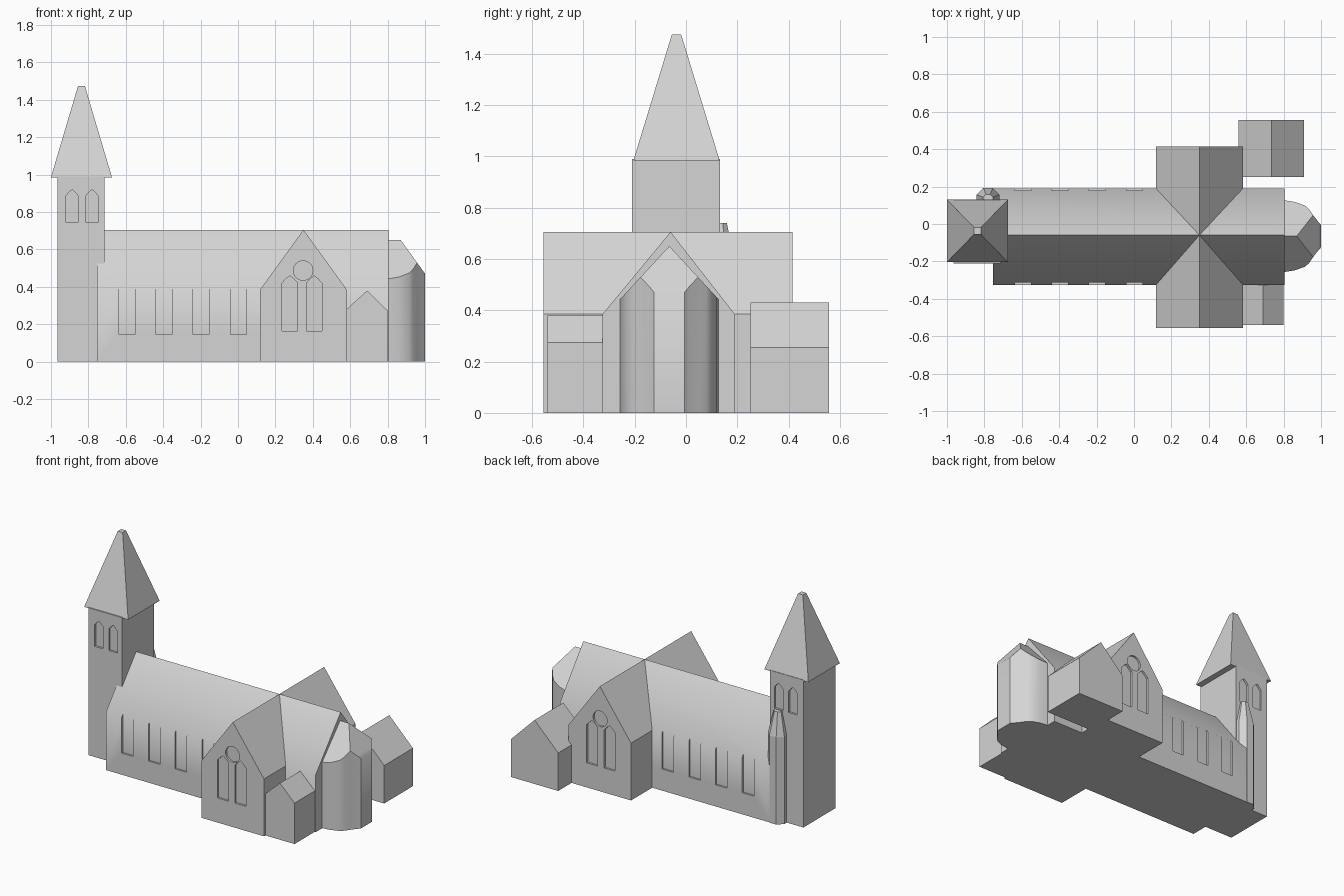
import bpy, bmesh, math
from mathutils import Vector

if "Cube" in bpy.data.objects:
    bpy.data.objects.remove(bpy.data.objects["Cube"])

stone = bpy.data.materials.new("grey stone")
stone.diffuse_color = (0.66, 0.66, 0.66, 1)
stone.use_nodes = True
stone.node_tree.nodes["Principled BSDF"].inputs["Base Color"].default_value = stone.diffuse_color


def add_prism(bm, pts, axis, a, b):
    """Extrude a 2D outline along an axis from a to b."""
    place = {"x": lambda p: (a, p[0], p[1]),
             "y": lambda p: (p[0], a, p[1]),
             "z": lambda p: (p[0], p[1], a)}[axis]
    face = bm.faces.new([bm.verts.new(place(p)) for p in pts])
    ext = bmesh.ops.extrude_face_region(bm, geom=[face])
    move = Vector([b - a if c == axis else 0 for c in "xyz"])
    bmesh.ops.translate(bm, vec=move,
                        verts=[v for v in ext["geom"] if isinstance(v, bmesh.types.BMVert)])


def finish(name, bm):
    bmesh.ops.recalc_face_normals(bm, faces=bm.faces[:])
    me = bpy.data.meshes.new(name)
    bm.to_mesh(me)
    bm.free()
    me.materials.append(stone)
    ob = bpy.data.objects.new(name, me)
    bpy.context.collection.objects.link(ob)
    return ob


def prism(name, pts, axis, a, b):
    bm = bmesh.new()
    add_prism(bm, pts, axis, a, b)
    return finish(name, bm)


def loft(name, rings):
    """Skin a stack of equal-sized point rings and cap both ends."""
    bm = bmesh.new()
    rings = [[bm.verts.new(p) for p in ring] for ring in rings]
    bm.faces.new(rings[0])
    bm.faces.new(rings[-1])
    n = len(rings[0])
    for lo, hi in zip(rings, rings[1:]):
        for i in range(n):
            bm.faces.new((lo[i], lo[(i + 1) % n], hi[(i + 1) % n], hi[i]))
    return finish(name, bm)


def smooth(ob, degrees):
    bpy.ops.object.select_all(action="DESELECT")
    ob.select_set(True)
    bpy.context.view_layer.objects.active = ob
    bpy.ops.object.shade_smooth_by_angle(angle=math.radians(degrees))


def gable(lo, hi, eave, ridge, mid=None):
    mid = (lo + hi) / 2 if mid is None else mid
    return [(lo, 0), (hi, 0), (hi, eave), (mid, ridge), (lo, eave)]


def rect(x0, x1, z0, z1):
    return [(x0, z0), (x1, z0), (x1, z1), (x0, z1)]


def lancet(cx, w, z0, shoulder, peak):
    h = w / 2
    mid = shoulder + (peak - shoulder) * 0.58
    return [(cx - h, z0), (cx + h, z0), (cx + h, shoulder), (cx + h * 0.5, mid),
            (cx, peak), (cx - h * 0.5, mid), (cx - h, shoulder)]


def recess(ob, outlines, front, back, depth):
    """Sink outlines into the front (-y) and back (+y) walls."""
    bm = bmesh.new()
    for o in outlines:
        add_prism(bm, o, "y", front - 0.05, front + depth)
        add_prism(bm, o, "y", back - depth, back + 0.05)
    cutter = finish("window_cutter", bm)
    cutter.hide_render = True
    mod = ob.modifiers.new("windows", "BOOLEAN")
    mod.operation, mod.solver, mod.object = "DIFFERENCE", "EXACT", cutter
    bpy.context.view_layer.objects.active = ob
    bpy.ops.object.modifier_apply(modifier=mod.name)
    bpy.data.objects.remove(cutter)


# Nave with four tall recesses on each side, open at the eaves
nave = prism("nave", gable(-0.325, 0.19, 0.385, 0.705, -0.06), "x", -0.755, 0.805)
recess(nave, [rect(c - 0.043, c + 0.043, 0.145, 0.5) for c in (-0.594, -0.396, -0.198, 0.002)],
       -0.325, 0.19, 0.012)
smooth(nave, 45)

# Transept with paired lancets and a round window at both ends
transept = prism("transept", gable(0.118, 0.582, 0.385, 0.705), "y", -0.555, 0.415)
recess(transept, [lancet(c, 0.083, 0.165, 0.42, 0.459) for c in (0.277, 0.407)],
       -0.555, 0.415, 0.013)
rose = [(0.348 + 0.052 * math.cos(t * math.tau / 32), 0.487 + 0.052 * math.sin(t * math.tau / 32))
        for t in range(32)]
recess(transept, [rose], -0.555, 0.415, 0.0131)

# Tower with paired belfry openings
tower = prism("tower", rect(-0.965, -0.715, -0.21, 0.132), "z", 0, 0.99)
recess(tower, [lancet(c, 0.064, 0.743, 0.887, 0.92) for c in (-0.887, -0.781)], -0.21, 0.132, 0.013)

# Spire: truncated pyramid with a thin lip
loft("spire", [[(-0.837 + sx * hx, -0.037 + sy * hy, z)
                for sx, sy in ((-1, -1), (1, -1), (1, 1), (-1, 1))]
               for hx, hy, z in ((0.163, 0.167, 0.984), (0.161, 0.165, 0.993),
                                 (0.018, 0.018, 1.475))])

# Stair turret: octagonal shaft with a tapering cap against the tower
loft("stair_turret", [[(-0.78 + r * math.cos((i + 0.5) * math.tau / 8),
                        0.132 + r * math.sin((i + 0.5) * math.tau / 8), z) for i in range(8)]
                      for r, z in ((0.066, 0), (0.066, 0.585), (0.029, 0.74))])

# Apse: rounded wall clipped by three roof planes
half = [(0.80, 0.192), (0.86, 0.183), (0.915, 0.163), (0.937, 0.143), (0.957, 0.113),
        (0.985, 0.077), (1.0, 0.06)]
yc = -0.065
outline = [(x, yc - d) for x, d in half] + [(x, yc + d) for x, d in reversed(half)]
bm = bmesh.new()
add_prism(bm, outline, "z", 0, 0.8)
for normal in ((0, 1.08, 1), (0, -1.08, 1), (1.38, 0, 1)):
    res = bmesh.ops.bisect_plane(bm, geom=bm.verts[:] + bm.edges[:] + bm.faces[:],
                                 plane_co=(0.87, yc, 0.65), plane_no=Vector(normal).normalized(),
                                 clear_outer=True)
    bmesh.ops.contextual_create(
        bm, geom=[g for g in res["geom_cut"] if isinstance(g, bmesh.types.BMEdge)])
smooth(finish("apse", bm), 41)

# Gabled side rooms beside the transept
prism("front_vestry", gable(0.575, 0.798, 0.275, 0.38, 0.69), "y", -0.54, -0.32)
prism("back_vestry", gable(0.56, 0.91, 0.255, 0.43), "y", 0.252, 0.557)
